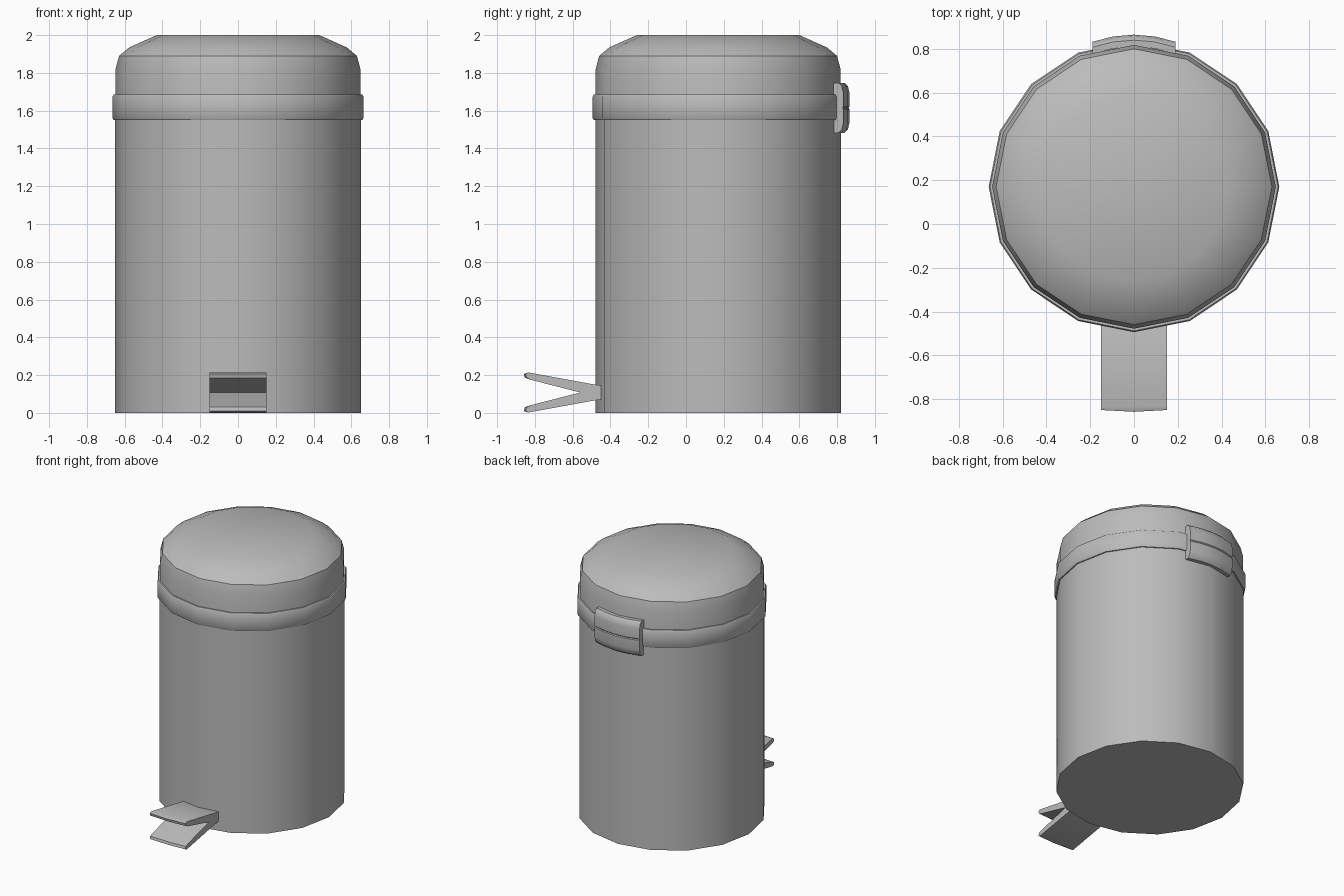
import bpy
import math

SIDES = 16
CENTRE_Y = 0.17

cube = bpy.data.objects.get("Cube")
if cube:
    bpy.data.objects.remove(cube, do_unlink=True)

grey = bpy.data.materials.new("grey metal")
grey.use_nodes = True
colour = (0.5, 0.5, 0.5, 1)
grey.diffuse_color = colour
grey.node_tree.nodes["Principled BSDF"].inputs["Base Color"].default_value = colour


def make_object(name, verts, faces):
    mesh = bpy.data.meshes.new(name)
    mesh.from_pydata(verts, [], faces)
    mesh.materials.append(grey)
    obj = bpy.data.objects.new(name, mesh)
    bpy.context.collection.objects.link(obj)
    bpy.ops.object.select_all(action='DESELECT')
    obj.select_set(True)
    bpy.context.view_layer.objects.active = obj
    # Consistent outward normals, then smooth shading with crisp edges
    bpy.ops.object.mode_set(mode='EDIT')
    bpy.ops.mesh.select_all(action='SELECT')
    bpy.ops.mesh.remove_doubles(threshold=0.0001)
    bpy.ops.mesh.normals_make_consistent(inside=False)
    bpy.ops.object.mode_set(mode='OBJECT')
    bpy.ops.object.shade_smooth_by_angle(angle=math.radians(35))
    return obj


def lathe(name, profile, closed=False):
    """Turn (radius, z) points around the bin's axis."""
    n = len(profile)
    verts = []
    for i in range(SIDES):
        a = math.tau * i / SIDES
        verts += [(r * math.cos(a), CENTRE_Y + r * math.sin(a), z) for r, z in profile]
    faces = []
    for i in range(SIDES):
        j = (i + 1) % SIDES
        for k in range(n if closed else n - 1):
            m = (k + 1) % n
            faces.append((i * n + k, j * n + k, j * n + m, i * n + m))
    return make_object(name, verts, faces)


def sweep_x(name, profile, xs, bend):
    """Loft a closed (y, z) profile along x; bend(x, y) shifts y."""
    n = len(profile)
    verts = [(x, y + bend(x, y), z) for x in xs for y, z in profile]
    faces = [tuple(range(n)), tuple(range((len(xs) - 1) * n, len(xs) * n))]
    for i in range(len(xs) - 1):
        for k in range(n):
            m = (k + 1) % n
            faces.append((i * n + k, i * n + m, (i + 1) * n + m, (i + 1) * n + k))
    return make_object(name, verts, faces)


# Straight bin body
lathe("body", [(0, 0), (0.65, 0), (0.65, 1.6), (0, 1.6)])

# Domed lid with a crisp rim
lathe("lid", [(0, 1.6), (0.648, 1.6), (0.648, 1.82), (0.63, 1.89),
              (0.576, 1.935), (0.43, 2.0), (0, 2.0)])

# Raised band around the lid's lower edge
lathe("lid_band", [(0.63, 1.55), (0.658, 1.55), (0.664, 1.56),
                   (0.664, 1.675), (0.658, 1.685), (0.63, 1.685)], closed=True)

# Curved hinge plate on the back, mirrored about its centre seam
SEAM_Z = 1.615
half = [(0.81, 0.132), (0.84, 0.132), (0.857, 0.115), (0.865, 0.08),
        (0.865, 0.006), (0.86, 0.0)]
plate = [(y, SEAM_Z + d) for y, d in half]
plate += [(y, SEAM_Z - d) for y, d in reversed(half[:-1])]
sweep_x("hinge_plate", plate, [-0.19, -0.095, 0, 0.095, 0.19],
        lambda x, y: -0.9 * x * x)

# Forked foot pedal, upper and lower flaps mirrored about the joint
PEDAL_Z = 0.108
flap = [(-0.45, 0.037), (-0.5, 0.045), (-0.835, 0.106), (-0.85, 0.098),
        (-0.845, 0.078), (-0.825, 0.068)]
pedal = [(y, PEDAL_Z + d) for y, d in flap] + [(-0.56, PEDAL_Z)]
pedal += [(y, PEDAL_Z - d) for y, d in reversed(flap)]
sweep_x("pedal", pedal, [-0.15, 0, 0.15],
        lambda x, y: -0.008 if y < -0.84 and x == 0 else 0)
